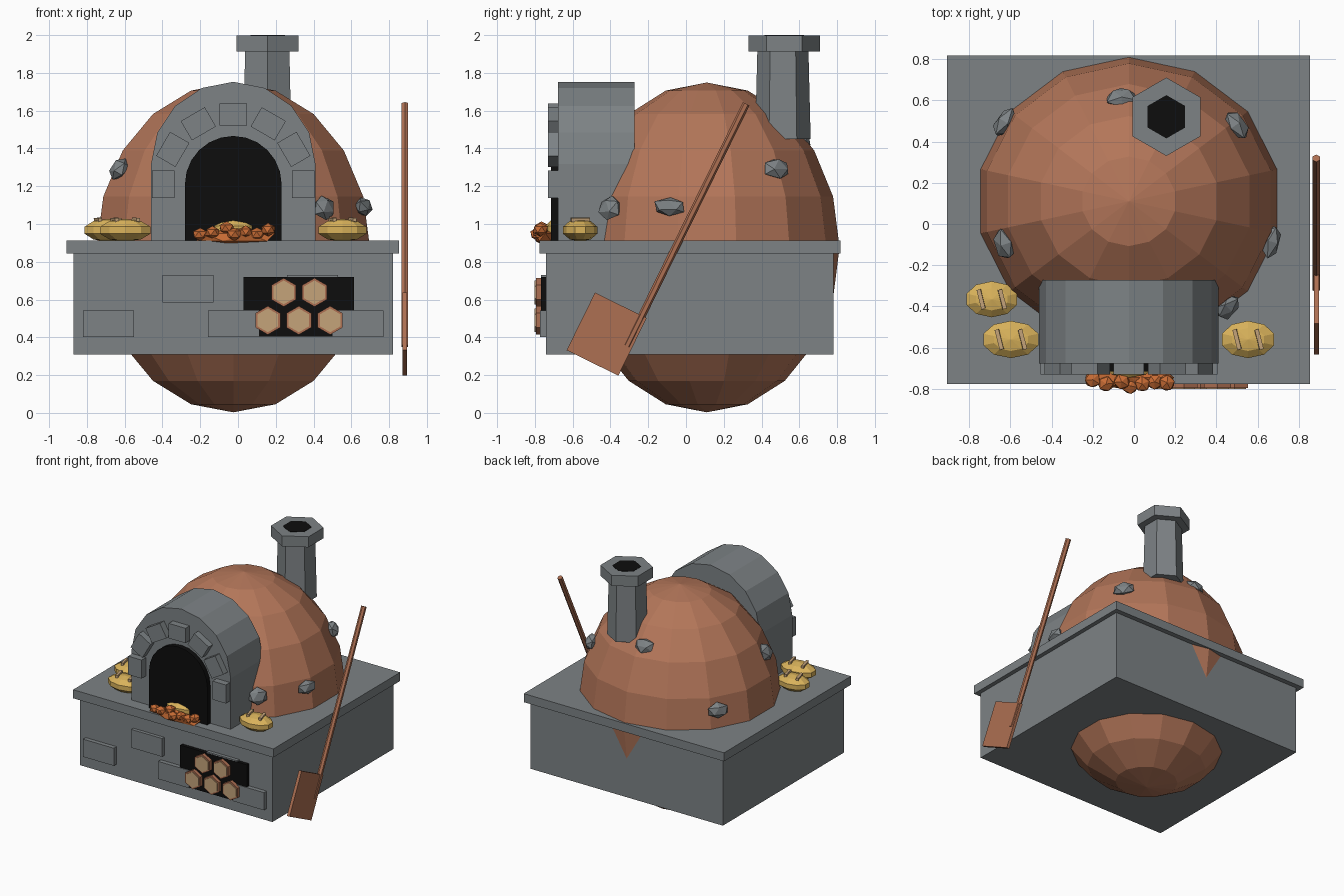
import bpy, bmesh, math, random
from mathutils import Matrix, Vector

if "Cube" in bpy.data.objects:
    bpy.data.objects.remove(bpy.data.objects["Cube"])

random.seed(4)


def mat(name, r, g, b):
    m = bpy.data.materials.new(name)
    m.diffuse_color = (r, g, b, 1)
    m.use_nodes = True
    m.node_tree.nodes["Principled BSDF"].inputs["Base Color"].default_value = m.diffuse_color
    return m


STONE = mat("grey_stone", .205, .225, .235)
CLAY = mat("terracotta", .45, .18, .10)
WOOD = mat("brown_wood", .42, .16, .085)
BLACK = mat("soot_black", .004, .004, .004)
CRUST = mat("golden_crust", .70, .45, .105)
TAN = mat("pale_tan", .56, .37, .195)
EMBER = mat("ember_orange", .58, .15, .035)


def finish(name, bm, material, loc=(0, 0, 0), rot=(0, 0, 0)):
    bmesh.ops.recalc_face_normals(bm, faces=bm.faces)
    me = bpy.data.meshes.new(name)
    bm.to_mesh(me)
    bm.free()
    me.materials.append(material)
    ob = bpy.data.objects.new(name, me)
    ob.location, ob.rotation_euler = loc, rot
    bpy.context.collection.objects.link(ob)
    return ob


def box(name, material, center, size, rot=(0, 0, 0)):
    bm = bmesh.new()
    bmesh.ops.create_cube(bm, size=1)
    bmesh.ops.scale(bm, vec=size, verts=bm.verts)
    return finish(name, bm, material, center, rot)


def span(name, material, lo, hi):
    return box(name, material, [(a + b) / 2 for a, b in zip(lo, hi)],
               [b - a for a, b in zip(lo, hi)])


def prism(name, material, center, r1, r2, depth, sides=6, rot=(0, 0, 0)):
    bm = bmesh.new()
    bmesh.ops.create_cone(bm, cap_ends=True, segments=sides, radius1=r1, radius2=r2, depth=depth)
    return finish(name, bm, material, center, rot)


def ball(name, material, center, radii, u=8, v=5, rot=(0, 0, 0)):
    bm = bmesh.new()
    bmesh.ops.create_uvsphere(bm, u_segments=u, v_segments=v, radius=1)
    bmesh.ops.scale(bm, vec=radii, verts=bm.verts)
    return finish(name, bm, material, center, rot)


def rock(name, material, center, radii, jitter=0.0, rot=(0, 0, 0)):
    bm = bmesh.new()
    bmesh.ops.create_icosphere(bm, subdivisions=1, radius=1)
    for v in bm.verts:
        v.co *= 1 + random.uniform(-jitter, jitter)
    bmesh.ops.scale(bm, vec=radii, verts=bm.verts)
    return finish(name, bm, material, center, rot)


def arch(name, material, cx, half, z0, spring, y0, y1, segs):
    # straight sides with a half-round top, extruded along y
    pts = [(cx + half, z0)]
    pts += [(cx + half * math.cos(math.pi * i / segs), spring + half * math.sin(math.pi * i / segs))
            for i in range(segs + 1)]
    pts.append((cx - half, z0))
    bm = bmesh.new()
    f = bm.faces.new([bm.verts.new((x, y0, z)) for x, z in pts])
    ext = bmesh.ops.extrude_face_region(bm, geom=[f])["geom"]
    bmesh.ops.translate(bm, vec=(0, y1 - y0, 0), verts=[e for e in ext if isinstance(e, bmesh.types.BMVert)])
    if not any(len(g.verts) > 4 and abs(g.calc_center_median().y - y0) < 1e-5 for g in bm.faces):
        bm.faces.new([v for v in bm.verts if abs(v.co.y - y0) < 1e-6])
    return finish(name, bm, material)


CX = -0.025

# Base, worktop and dome
span("base", STONE, (-.87, -.74, .31), (.82, .78, .85))
span("worktop", STONE, (-.907, -.775, .845), (.853, .818, .913))
DOME_C, DOME_R = Vector((CX, .11, .876)), Vector((.742, .703, .873))
ball("dome", CLAY, DOME_C, DOME_R, 14, 10)

# Porch, dark mouth and ring of arch stones
arch("porch", STONE, CX, .435, .90, 1.318, -.677, -.272, 8)
arch("oven_mouth", BLACK, CX, .256, .905, 1.21, -.715, -.66, 12)
for i in range(7):
    a = math.pi * i / 6
    box("arch_stone", STONE, (CX + .37 * math.cos(a), -.70, 1.21 + .37 * math.sin(a)),
        (.118, .06, .147), (0, -a, 0))

# Chimney, cap and flue
prism("chimney", STONE, (.155, .513, 1.69), .147, .135, .48)
prism("chimney_cap", STONE, (.157, .52, 1.956), .19, .19, .084)
prism("flue", BLACK, (.157, .52, 1.996), .105, .105, .008)

# Stones set in the dome, flattened along the surface normal
for x, y, z, w, h in [(-.63, -.10, 1.29, .085, .07), (-.625, .495, 1.05, .085, .06),
                      (-.06, .61, 1.46, .08, .06), (.495, .48, 1.295, .085, .06),
                      (.665, -.085, 1.09, .09, .055), (.455, -.405, 1.085, .075, .07)]:
    n = Vector((x, y, z)) - DOME_C
    yaw = math.atan2(n.y, n.x)
    tilt = math.atan2(n.z, math.hypot(n.x, n.y))
    r = (Matrix.Rotation(yaw, 3, 'Z') @ Matrix.Rotation(-tilt, 3, 'Y')).to_euler()
    rock("dome_stone", STONE, (x, y, z), (.045, w, h), .1, r)

# Log niche and base bricks
span("log_niche", BLACK, (.03, -.768, .405), (.615, -.73, .72))
for x in (-.685, -.025, .635):
    box("base_brick", STONE, (x, -.752, .473), (.27, .044, .14))
for x in (-.265, .395):
    box("base_brick", STONE, (x, -.745, .657), (.27, .044, .145))

# Logs
for x, z in [(.242, .638), (.405, .638), (.158, .49), (.322, .49), (.488, .49)]:
    prism("log", WOOD, (x, -.755, z), .076, .076, .08, 6, (math.pi / 2, 0, 0))
    prism("log_end", TAN, (x, -.797, z), .063, .063, .008, 6, (math.pi / 2, 0, 0))


# Loaves with two slashes each
def loaf(x, y, z, rx, ry, rz):
    ball("loaf", CRUST, (x, y, z), (rx, ry, rz), 10, 5)
    for s in (-1, 1):
        box("loaf_slash", TAN, (x + s * rx * .38, y, z + rz * .92), (.02, ry * 1.05, .02),
            (0, s * .1, .25))


loaf(-.69, -.365, .967, .135, .092, .06)
loaf(-.597, -.56, .967, .148, .095, .06)
loaf(.553, -.56, .967, .14, .095, .06)
loaf(CX, -.66, .972, .148, .09, .06)

# Embers
rock("ember_bed", EMBER, (CX + .01, -.745, .93), (.235, .06, .047))
for x, y, z in [(-.2, -.755, .945), (-.135, -.775, .955), (-.06, -.765, .978),
                (.04, -.775, .958), (.10, -.765, .945), (.16, -.77, .97), (-.02, -.785, .945)]:
    rock("ember", EMBER, (x, y, z), (.042, .042, .036), .05, (0, 0, x * 9))

# Peel leaning on the right side
LEAN = -math.atan2(.635, 1.29)
prism("peel_handle", WOOD, (.884, .003, .995), .02, .02, 1.43, 6, (LEAN, 0, 0))
box("peel_blade", WOOD, (.884, -.42, .417), (.024, .305, .34), (LEAN, 0, 0))
